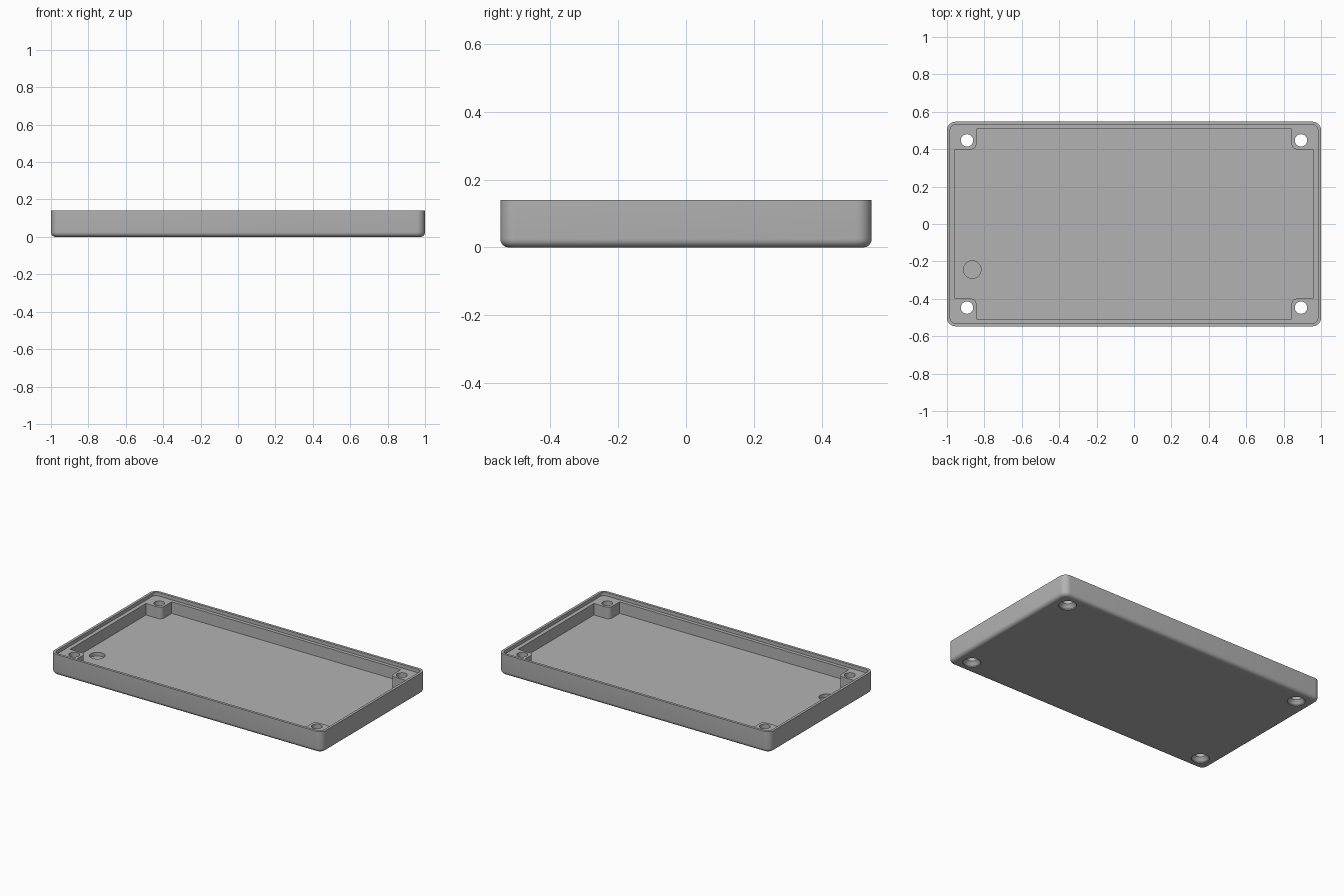
import bpy
import bmesh
from math import pi, cos, sin, radians

if "Cube" in bpy.data.objects:
    bpy.data.objects.remove(bpy.data.objects["Cube"], do_unlink=True)

TOP, LEDGE, FLOOR = 0.14, 0.117, 0.04
HALF_X, HALF_Y = 1.0, 0.547

grey = bpy.data.materials.new("plain grey")
grey.use_nodes = True
grey.diffuse_color = (0.45, 0.45, 0.45, 1)
grey.node_tree.nodes["Principled BSDF"].inputs["Base Color"].default_value = grey.diffuse_color


def make_object(name, bm):
    bmesh.ops.recalc_face_normals(bm, faces=bm.faces)
    mesh = bpy.data.meshes.new(name)
    bm.to_mesh(mesh)
    bm.free()
    mesh.materials.append(grey)
    obj = bpy.data.objects.new(name, mesh)
    bpy.context.collection.objects.link(obj)
    return obj


def prism(points, z0, z1):
    bm = bmesh.new()
    face = bm.faces.new([bm.verts.new((x, y, z0)) for x, y in points])
    up = bmesh.ops.extrude_face_region(bm, geom=[face])["geom"]
    verts = [v for v in up if isinstance(v, bmesh.types.BMVert)]
    bmesh.ops.translate(bm, vec=(0, 0, z1 - z0), verts=verts)
    return bm


def is_upright(edge):
    a, b = edge.verts
    return abs(a.co.z - b.co.z) > 0.001 and (a.co - b.co).xy.length < 0.001


def round_edges(bm, test, radius, segments=8):
    edges = [e for e in bm.edges if test(e)]
    bmesh.ops.bevel(bm, geom=edges, offset=radius, segments=segments,
                    profile=0.5, affect='EDGES')


def rectangle(hx, hy):
    return [(-hx, -hy), (hx, -hy), (hx, hy), (-hx, hy)]


def lathe(name, x, y, profile, sides=48):
    # Stack of rings, capped at both ends
    bm = bmesh.new()
    rings = [[bm.verts.new((x + r * cos(2 * pi * i / sides),
                            y + r * sin(2 * pi * i / sides), z))
              for i in range(sides)] for r, z in profile]
    for low, high in zip(rings, rings[1:]):
        for i in range(sides):
            j = (i + 1) % sides
            bm.faces.new((low[i], low[j], high[j], high[i]))
    bm.faces.new(rings[0])
    bm.faces.new(rings[-1])
    return make_object(name, bm)


# Outer shell with rounded corners and a rounded bottom rim
bm = prism(rectangle(HALF_X, HALF_Y), 0, TOP)
round_edges(bm, is_upright, 0.045)
round_edges(bm, lambda e: all(v.co.z < 0.001 for v in e.verts), 0.025, 6)
tray = make_object("enclosure_tray", bm)

cutters = []

# Shallow recess that leaves the raised lip
bm = prism(rectangle(0.983, 0.53), LEDGE, TOP + 0.1)
round_edges(bm, is_upright, 0.028)
cutters.append(make_object("lip_cutter", bm))

# Main cavity, stepped in at each corner to leave a screw post
wx, wy, px, py = 0.957, 0.507, 0.843, 0.399
quarter = [(wx, py), (px, py), (px, wy)]
outline = quarter + [(-x, y) for x, y in reversed(quarter)]
outline += [(-x, -y) for x, y in outline]
bm = prism(outline, FLOOR, TOP + 0.05)
round_edges(bm, lambda e: is_upright(e) and abs(abs(e.verts[0].co.x) - px) < 0.001
            and abs(abs(e.verts[0].co.y) - py) < 0.001, 0.028)
cutters.append(make_object("cavity_cutter", bm))

# Countersunk screw holes
for sx in (-1, 1):
    for sy in (-1, 1):
        cutters.append(lathe("screw_hole_cutter", sx * 0.893, sy * 0.447,
                             [(0.054, -0.02), (0.054, 0.006), (0.033, 0.03), (0.033, 0.3)]))

# Round blind pocket in the floor
cutters.append(lathe("pocket_cutter", -0.865, -0.244, [(0.047, 0.016), (0.047, 0.08)]))

bpy.ops.object.select_all(action='DESELECT')
tray.select_set(True)
bpy.context.view_layer.objects.active = tray
for cutter in cutters:
    mod = tray.modifiers.new("cut", 'BOOLEAN')
    mod.operation = 'DIFFERENCE'
    mod.solver = 'EXACT'
    mod.object = cutter
    bpy.ops.object.modifier_apply(modifier=mod.name)
    bpy.data.objects.remove(cutter, do_unlink=True)

bpy.ops.object.shade_smooth_by_angle(angle=radians(30))
